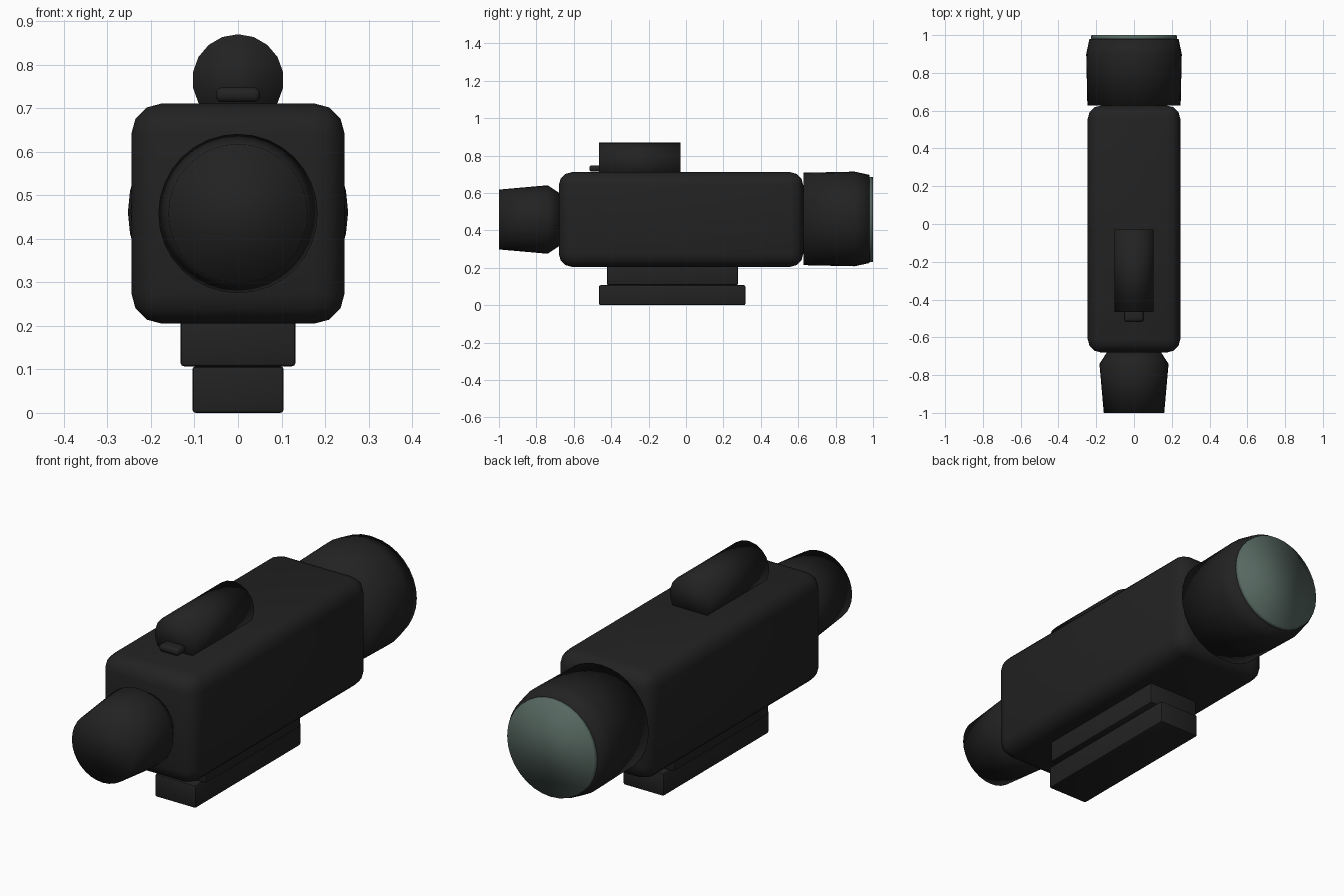
import bpy, bmesh, math

if "Cube" in bpy.data.objects:
    bpy.data.objects.remove(bpy.data.objects["Cube"])


def material(name, rgb):
    m = bpy.data.materials.new(name)
    m.diffuse_color = (*rgb, 1)
    m.use_nodes = True
    m.node_tree.nodes["Principled BSDF"].inputs["Base Color"].default_value = m.diffuse_color
    return m


BLACK = material("matte_black", (0.016, 0.016, 0.016))
GREEN = material("green_glass", (0.095, 0.14, 0.12))


def finish(bm, name, mat):
    bmesh.ops.recalc_face_normals(bm, faces=bm.faces)
    me = bpy.data.meshes.new(name)
    bm.to_mesh(me)
    bm.free()
    me.materials.append(mat)
    ob = bpy.data.objects.new(name, me)
    bpy.context.collection.objects.link(ob)
    return ob


def smooth(ob, degrees):
    bpy.ops.object.select_all(action='DESELECT')
    ob.select_set(True)
    bpy.context.view_layer.objects.active = ob
    bpy.ops.object.shade_smooth_by_angle(angle=math.radians(degrees))


def box(name, lo, hi, bevel, segments):
    """Box between two corners with rounded edges."""
    bm = bmesh.new()
    bmesh.ops.create_cube(bm, size=1)
    for v in bm.verts:
        v.co = [(a + b) / 2 + c * (b - a) for a, b, c in zip(lo, hi, v.co)]
    bmesh.ops.bevel(bm, geom=bm.edges[:], offset=bevel, segments=segments,
                    profile=0.5, affect='EDGES')
    smooth(finish(bm, name, BLACK), 35)


def tube(name, profile, z, sides, mat, angle=180):
    """Closed solid turned around a y axis at height z; profile is (y, radius)."""
    bm = bmesh.new()
    rings = []
    for y, r in profile:
        rings.append([bm.verts.new((r * math.sin(math.tau * i / sides), y,
                                    z + r * math.cos(math.tau * i / sides)))
                      for i in range(sides)])
    for a, b in zip(rings, rings[1:]):
        for i in range(sides):
            j = (i + 1) % sides
            bm.faces.new((a[i], a[j], b[j], b[i]))
    bm.faces.new(rings[0])
    bm.faces.new(rings[-1])
    smooth(finish(bm, name, mat), angle)


# Main housing
box("housing", (-0.245, -0.68, 0.205), (0.245, 0.627, 0.711), 0.07, 3)

# Eyepiece at the front, objective bell and lens at the back
tube("eyepiece", [(-1.0, 0.16), (-0.74, 0.183), (-0.675, 0.14)], 0.458, 32, BLACK)
tube("objective_bell", [(0.628, 0.247), (0.9, 0.253), (0.98, 0.236)], 0.461, 32, BLACK)
tube("objective_lens", [(0.975, 0.228), (1.0, 0.226)], 0.458, 32, GREEN)

# Battery tube half sunk in the housing top, with its button
tube("battery_tube", [(-0.465, 0.105), (-0.03, 0.105)], 0.765, 18, BLACK)
box("button", (-0.051, -0.517, 0.714), (0.051, -0.455, 0.748), 0.014, 3)

# Mounting rail
box("mount_upper", (-0.132, -0.423, 0.107), (0.132, 0.277, 0.215), 0.008, 2)
box("mount_lower", (-0.105, -0.465, 0.0), (0.105, 0.317, 0.107), 0.008, 2)
